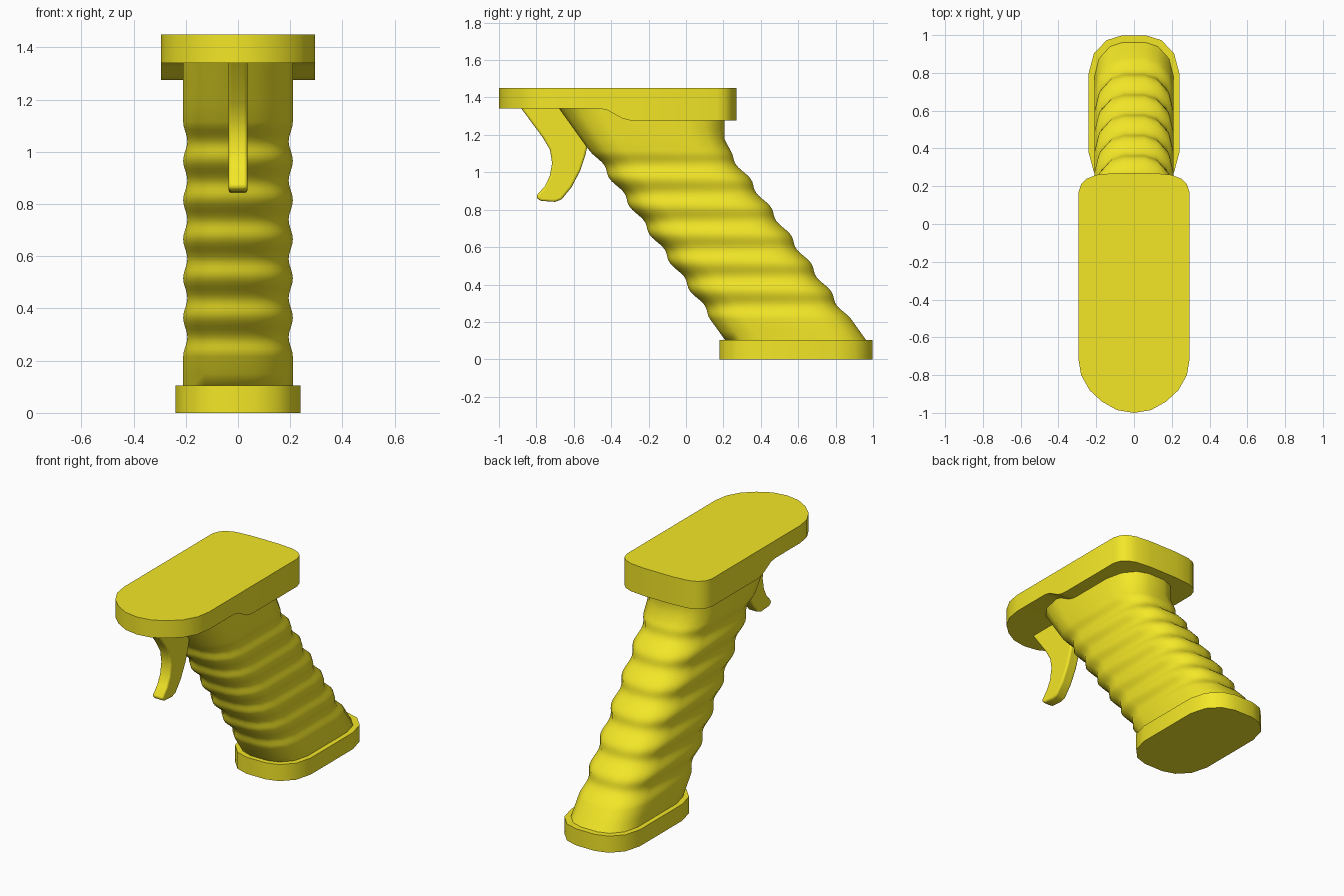
import bpy, bmesh, math

if "Cube" in bpy.data.objects:
    bpy.data.objects.remove(bpy.data.objects["Cube"])

mat = bpy.data.materials.new("yellow")
mat.diffuse_color = (0.9, 0.8, 0.02, 1)
mat.use_nodes = True
mat.node_tree.nodes["Principled BSDF"].inputs["Base Color"].default_value = mat.diffuse_color


def finish(name, bm, angle=40):
    bmesh.ops.remove_doubles(bm, verts=bm.verts, dist=1e-5)
    bmesh.ops.recalc_face_normals(bm, faces=bm.faces)
    me = bpy.data.meshes.new(name)
    bm.to_mesh(me)
    bm.free()
    ob = bpy.data.objects.new(name, me)
    bpy.context.collection.objects.link(ob)
    me.materials.append(mat)
    bpy.ops.object.select_all(action='DESELECT')
    ob.select_set(True)
    bpy.context.view_layer.objects.active = ob
    bpy.ops.object.shade_smooth_by_angle(angle=math.radians(angle))
    return ob


def loft(name, rings, angle=40):
    """Skin a list of closed rings and cap both ends."""
    bm = bmesh.new()
    vs = [[bm.verts.new(p) for p in r] for r in rings]
    n = len(vs[0])
    for a, b in zip(vs, vs[1:]):
        for i in range(n):
            j = (i + 1) % n
            bm.faces.new((a[i], a[j], b[j], b[i]))
    bm.faces.new(vs[0])
    bm.faces.new(vs[-1])
    return finish(name, bm, angle)


# Shared rounded cross-section, mirrored in x and y
quarter = [(0.24, 0.21), (0.212, 0.315), (0.145, 0.385), (0.065, 0.41)]
half = quarter + [(-x, y) for x, y in reversed(quarter)]
outline = half + [(-x, -y) for x, y in half]


def section(hx, hy, cy, z):
    return [(x / 0.24 * hx, cy + y / 0.41 * hy, z) for x, y in outline]


# Base plate
loft("base_plate", [section(0.24, 0.41, 0.588, z) for z in (0, 0.104)])

# Slanted grip with six rounded grooves
zs = [0.09, 0.15]
zs += [0.215 + 0.15 * i / 10 for i in range(61)]
zs += [1.18, 1.23, 1.29, 1.36]
rings = []
for z in zs:
    g = 0.0
    if 0.215 < z < 1.115:
        g = 0.5 - 0.5 * math.cos((z - 0.215) / 0.15 * 2 * math.pi)
    front = 0.206 - 0.716 * (z - 0.107) + 0.024 * g
    back = max(0.96 - 0.716 * (z - 0.107) - 0.024 * g, 0.205)
    rings.append(section(0.21 - 0.016 * g, (back - front) / 2, (front + back) / 2, z))
loft("grip", rings, 60)

# Top plate: stations along y with half width and underside height
stations = [(-1, 0.0, 1.34), (-0.985, 0.09, 1.34), (-0.94, 0.17, 1.34),
            (-0.88, 0.235, 1.34), (-0.80, 0.28, 1.34), (-0.71, 0.295, 1.34),
            (-0.46, 0.295, 1.34), (-0.42, 0.295, 1.332), (-0.38, 0.295, 1.31),
            (-0.34, 0.295, 1.288), (-0.30, 0.295, 1.278), (-0.27, 0.295, 1.276),
            (0.165, 0.295, 1.276), (0.21, 0.28, 1.276), (0.24, 0.25, 1.276),
            (0.26, 0.20, 1.276), (0.27, 0.10, 1.276)]
bm = bmesh.new()
cols = [[bm.verts.new(p) for p in ((-w, y, b), (w, y, b), (w, y, 1.45), (-w, y, 1.45))]
        for y, w, b in stations]
for a, b in zip(cols, cols[1:]):
    for i in range(4):
        j = (i + 1) % 4
        bm.faces.new((a[i], a[j], b[j], b[i]))
bm.faces.new(cols[-1])
finish("top_plate", bm)

# Trigger: side profile extruded across x with rounded edges
profile = [(-0.90, 1.36), (-0.88, 1.34), (-0.765, 1.185), (-0.727, 1.12),
           (-0.716, 1.05), (-0.728, 0.98), (-0.755, 0.925), (-0.795, 0.88),
           (-0.80, 0.862), (-0.775, 0.847), (-0.70, 0.842), (-0.665, 0.855),
           (-0.612, 0.92), (-0.565, 1.01), (-0.54, 1.085), (-0.522, 1.16),
           (-0.60, 1.36)]
trigger = loft("trigger", [[(x, y, z) for y, z in profile] for x in (-0.036, 0.036)])
bev = trigger.modifiers.new("round_edges", 'BEVEL')
bev.width = 0.012
bev.segments = 3
bev.limit_method = 'ANGLE'
bev.angle_limit = math.radians(60)
